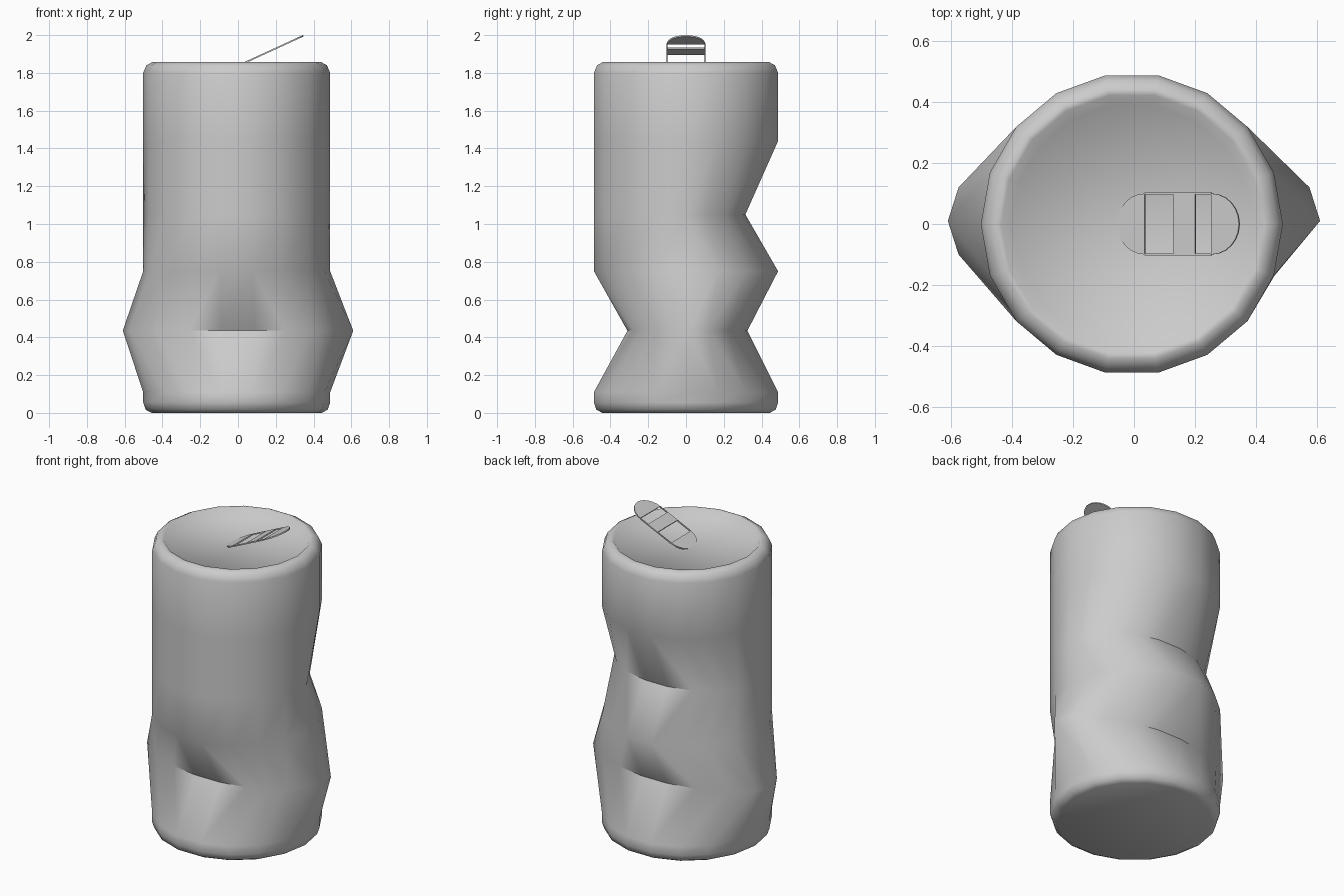
import bpy, bmesh
from math import cos, sin, tau, pi, radians, atan
from mathutils import Matrix, Vector

if "Cube" in bpy.data.objects:
    bpy.data.objects.remove(bpy.data.objects["Cube"])

SIDES = 18
CX = -0.007


def ring(r, z):
    return [(CX + r * cos(tau * i / SIDES), r * sin(tau * i / SIDES), z) for i in range(SIDES)]


def smooth(ob, angle):
    bpy.ops.object.select_all(action='DESELECT')
    bpy.context.view_layer.objects.active = ob
    ob.select_set(True)
    bpy.ops.object.shade_smooth_by_angle(angle=radians(angle))


def finish(bm, name, angle):
    bmesh.ops.recalc_face_normals(bm, faces=bm.faces)
    me = bpy.data.meshes.new(name)
    bm.to_mesh(me)
    bm.free()
    ob = bpy.data.objects.new(name, me)
    bpy.context.collection.objects.link(ob)
    smooth(ob, angle)
    return ob


# Crushed waist: pinched front and back, bulging sideways
crush = [(.61, .01), (.575, .12), (.44, .22), (.27, .29), (.09, .325), (-.09, .325),
         (-.27, .29), (-.44, .22), (-.575, .12), (-.61, .01), (-.575, -.10), (-.44, -.20),
         (-.26, -.28), (-.09, -.31), (.09, -.31), (.25, -.28), (.38, -.23), (.46, -.17)]
crush = [(x, y, .435) for x, y in crush]

# Upper dent: only the back half is pushed in
dent = [(CX + (x - CX) * .94, y * .645, z) if y > .05 else (x, y, z) for x, y, z in ring(.495, 1.05)]

# Can body: stacked rings from base to recessed lid
rings = [ring(.45, 0), ring(.482, .017), ring(.495, .055), ring(.495, .11), crush,
         ring(.495, .75), dent, ring(.495, 1.44), ring(.495, 1.80), ring(.478, 1.84),
         ring(.447, 1.857), ring(.428, 1.857), ring(.395, 1.82)]
bm = bmesh.new()
loops = [[bm.verts.new(p) for p in r] for r in rings]


def reach(a, b):
    m = (a.co + b.co) / 2
    return Vector((m.x - CX, m.y)).length


for lo, hi in zip(loops, loops[1:]):
    for i in range(SIDES):
        j = (i + 1) % SIDES
        a, b, c, d = lo[i], lo[j], hi[j], hi[i]
        ac, bd = reach(a, c), reach(b, d)
        if abs(ac - bd) < 1e-4:
            bm.faces.new((a, b, c, d))
        elif ac > bd:                       # fold along the outer diagonal
            bm.faces.new((a, b, c))
            bm.faces.new((a, c, d))
        else:
            bm.faces.new((a, b, d))
            bm.faces.new((b, c, d))
bm.faces.new(loops[0][::-1])
bm.faces.new(loops[-1])
finish(bm, "can_body", 50)

# Pull tab: tilted stadium plate with two openings, lower end sunk into the lid
tilt = atan(.46)
k = cos(tilt)
W, T, N = .1, .008, 12
bm = bmesh.new()


def plate(pts):
    f = bm.faces.new([bm.verts.new((x / k, y, 0)) for x, y in pts])
    out = bmesh.ops.extrude_face_region(bm, geom=[f])
    bmesh.ops.translate(bm, vec=(0, 0, -T), verts=[v for v in out["geom"] if isinstance(v, bmesh.types.BMVert)])


def cap(x, s):
    return [(x + s * k * W * cos(a), s * W * sin(a)) for a in (-pi / 2 + pi * i / N for i in range(N + 1))]


def box(x0, x1, y0, y1):
    return [(x0, y0), (x1, y0), (x1, y1), (x0, y1)]


plate(cap(.253, 1))
plate(cap(.035, -1))
plate(box(.13, .20, -W, W))
for s in (-1, 1):
    plate(box(.035, .253, s * W - .0025, s * W + .0025))
bm.transform(Matrix.Translation((0, 0, 1.842)) @ Matrix.Rotation(-tilt, 4, 'Y'))
finish(bm, "pull_tab", 30)
